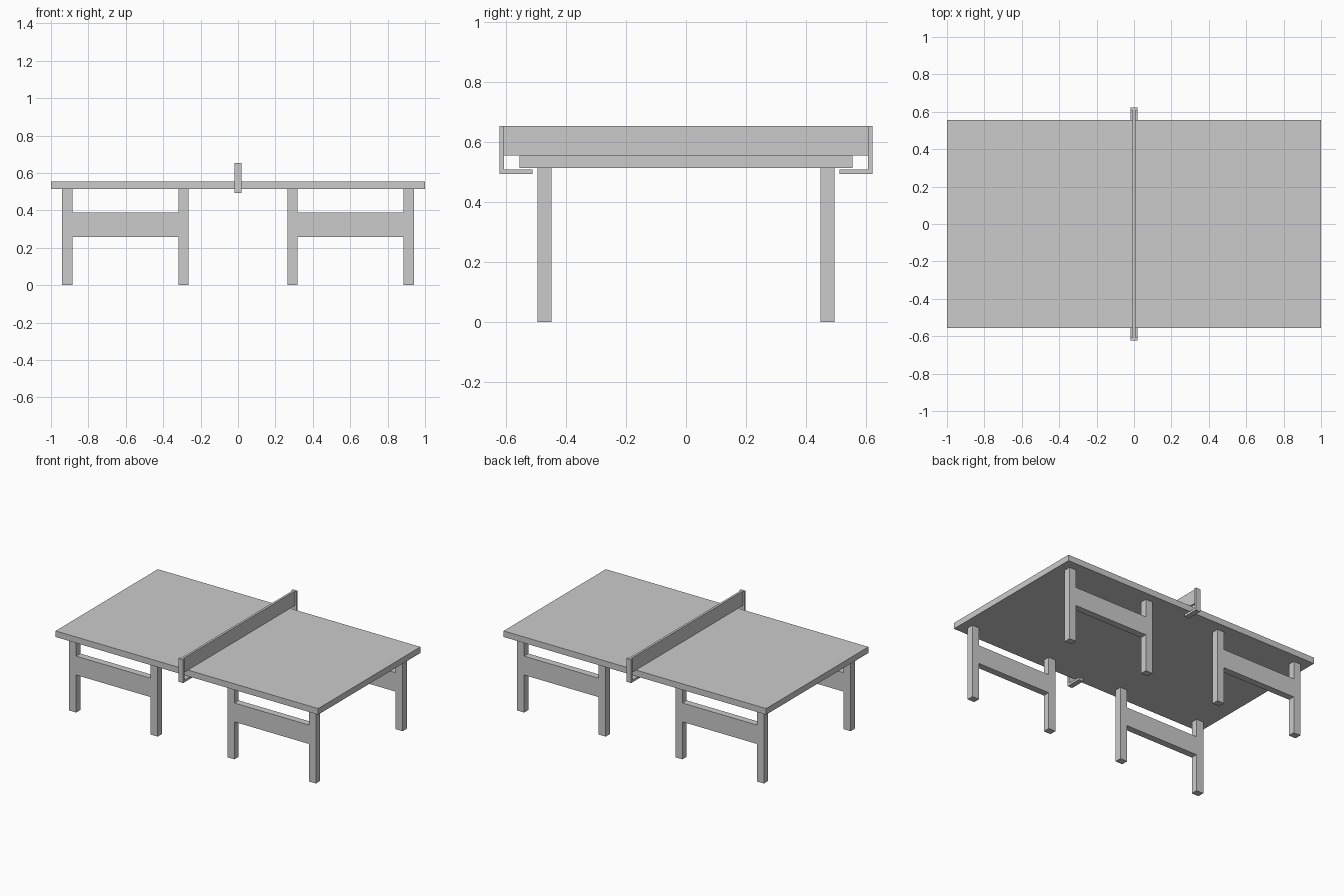
import bpy, bmesh
from mathutils import Vector

if "Cube" in bpy.data.objects:
    bpy.data.objects.remove(bpy.data.objects["Cube"])


def extrude_profile(name, pts, direction):
    """Fill a closed 3D outline and extrude it along a vector."""
    bm = bmesh.new()
    face = bm.faces.new([bm.verts.new(p) for p in pts])
    ext = bmesh.ops.extrude_face_region(bm, geom=[face], use_keep_orig=True)
    verts = [g for g in ext["geom"] if isinstance(g, bmesh.types.BMVert)]
    bmesh.ops.translate(bm, verts=verts, vec=Vector(direction))
    bmesh.ops.recalc_face_normals(bm, faces=bm.faces)
    mesh = bpy.data.meshes.new(name)
    bm.to_mesh(mesh)
    bm.free()
    obj = bpy.data.objects.new(name, mesh)
    bpy.context.collection.objects.link(obj)
    return obj


def box(name, lo, hi):
    (x0, y0, z0), (x1, y1, z1) = lo, hi
    pts = [(x0, y0, z0), (x1, y0, z0), (x1, y1, z0), (x0, y1, z0)]
    return extrude_profile(name, pts, (0, 0, z1 - z0))


TOP, UNDER, NET_TOP = 0.555, 0.513, 0.654

# Table top
box("table_top", (-1, -0.556, UNDER), (1, 0.556, TOP))

# H-shaped leg frames: two posts joined by a flush rail
A, B, C, D = 0.265, 0.319, 0.886, 0.94
R0, R1 = 0.258, 0.388
h_shape = [(A, 0), (B, 0), (B, R0), (C, R0), (C, 0), (D, 0),
           (D, UNDER), (C, UNDER), (C, R1), (B, R1), (B, UNDER), (A, UNDER)]
for sx, side in ((-1, "left"), (1, "right")):
    for y, end in ((-0.495, "front"), (0.448, "back")):
        extrude_profile(f"leg_frame_{end}_{side}",
                        [(sx * x, y, z) for x, z in h_shape], (0, 0.047, 0))

# Net across the middle
box("net", (-0.008, -0.609, TOP), (0.008, 0.609, NET_TOP))

# L-shaped net brackets reaching under the table edge
l_shape = [(0.622, 0.493), (0.622, NET_TOP), (0.608, NET_TOP),
           (0.608, 0.509), (0.512, 0.509), (0.512, 0.493)]
for sy, end in ((-1, "front"), (1, "back")):
    extrude_profile(f"net_bracket_{end}",
                    [(-0.018, sy * y, z) for y, z in l_shape], (0.036, 0, 0))
